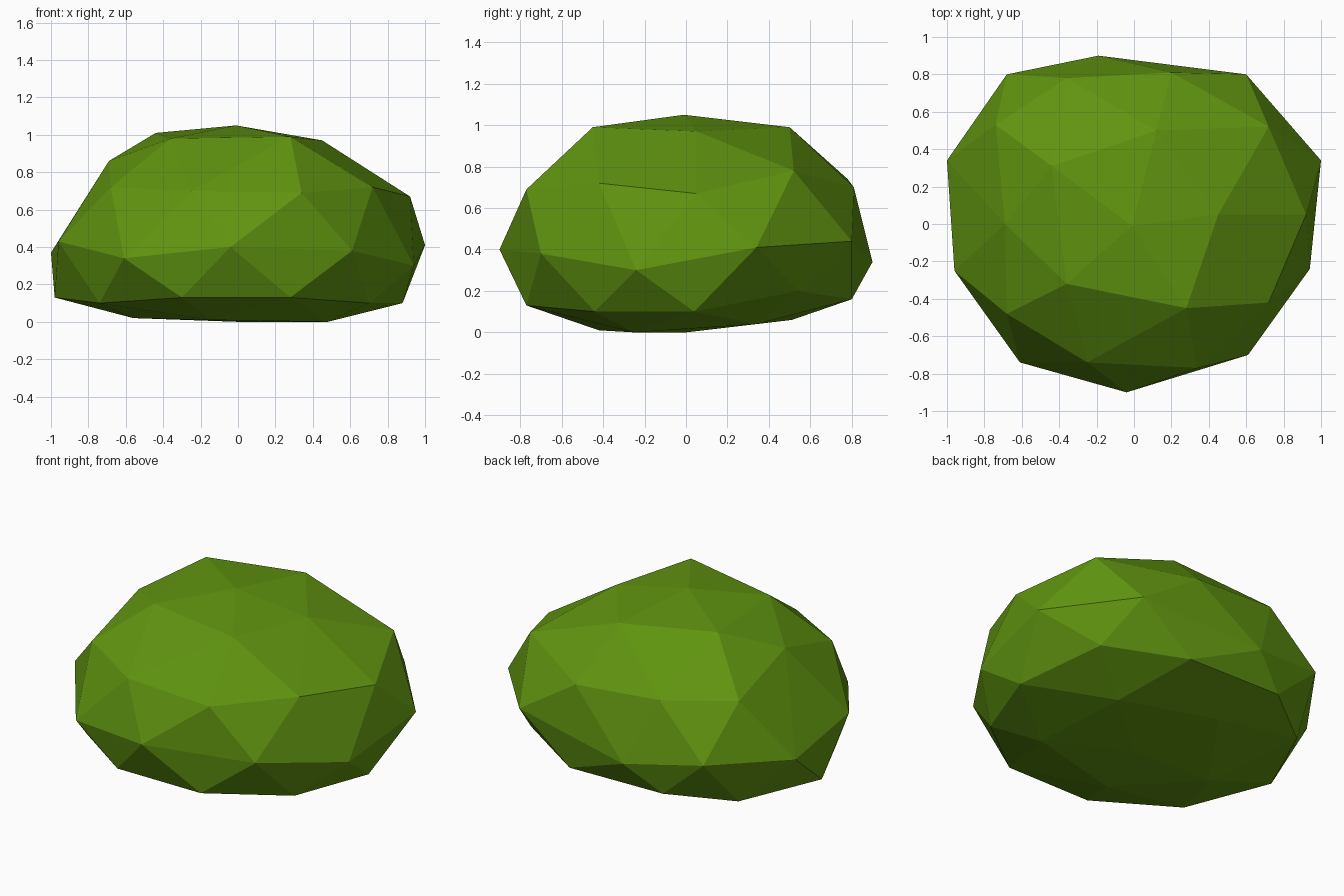
import bpy
import bmesh

default_cube = bpy.data.objects.get("Cube")
if default_cube:
    bpy.data.objects.remove(default_cube, do_unlink=True)

# Leaf material
leaf_green = bpy.data.materials.new("leaf_green")
leaf_green.use_nodes = True
leaf_colour = (0.117, 0.296, 0.005, 1.0)
leaf_green.diffuse_color = leaf_colour
shader = leaf_green.node_tree.nodes["Principled BSDF"]
shader.inputs["Base Color"].default_value = leaf_colour
shader.inputs["Roughness"].default_value = 0.9

# Irregular rings of the bush, counter-clockwise, in hundredths of a unit
crown_ring = [(45, 5, 97), (12, 50, 99), (-44, 31, 101), (-36, -32, 98), (28, -45, 99)]
shoulder_ring = [(92, 5, 67), (72, 52, 78), (20, 81, 70), (-36, 78, 74), (-74, 53, 74),
                 (-69, 0, 86), (-68, -48, 72), (-25, -74, 70), (34, -77, 69), (72, -42, 72)]
widest_ring = [(100, 34, 41), (60, 80, 44), (-19, 90, 34), (-68, 80, 42), (-100, 34, 37),
               (-96, -25, 43), (-61, -74, 34), (-4, -90, 40), (61, -70, 38), (94, -24, 30)]
skirt_ring = [(88, 4, 10), (70, 54, 20), (25, 80, 16), (-40, 80, 17), (-75, 55, 12),
              (-98, 5, 13), (-74, -44, 10), (-30, -77, 13), (28, -77, 13), (70, -44, 10)]
base_ring = [(40, 34, 4), (-20, 51, 6), (-56, 0, 2), (-15, -42, 1), (48, -25, 0)]

bm = bmesh.new()


def add_ring(points):
    return [bm.verts.new([value / 100 for value in point]) for point in points]


def add_face(*corners):
    bm.faces.new(corners)


def zigzag(upper, lower, shift):
    """Join two rings of equal count with alternating triangles."""
    count = len(upper)
    for i in range(count):
        following = (i + 1) % count
        a, b = lower[(i + shift) % count], lower[(following + shift) % count]
        add_face(upper[i], a, upper[following])
        add_face(upper[following], a, b)


def close_cap(pole, inner, outer, offset):
    """Fan from the pole to a small ring, then out to a ring of twice the count."""
    count, double = len(inner), len(outer)
    for i in range(count):
        here, following = inner[i], inner[(i + 1) % count]
        spoke = 2 * i + offset
        before, middle, after = (outer[(spoke + step) % double] for step in (-1, 0, 1))
        add_face(pole, here, following)
        add_face(here, before, middle)
        add_face(here, middle, after)
        add_face(here, after, following)


crown = add_ring(crown_ring)
shoulder = add_ring(shoulder_ring)
widest = add_ring(widest_ring)
skirt = add_ring(skirt_ring)
base = add_ring(base_ring)
top_pole, bottom_pole = add_ring([(-1, -1, 105), (0, 0, 0)])

# Faceted shell from crown to underside
close_cap(top_pole, crown, shoulder, 0)
zigzag(shoulder, widest, 0)
zigzag(widest, skirt, 1)
close_cap(bottom_pole, base, skirt, 1)
bmesh.ops.recalc_face_normals(bm, faces=bm.faces[:])

mesh = bpy.data.meshes.new("bush_foliage")
bm.to_mesh(mesh)
bm.free()
mesh.materials.append(leaf_green)
bush = bpy.data.objects.new("bush_foliage", mesh)
bpy.context.scene.collection.objects.link(bush)
